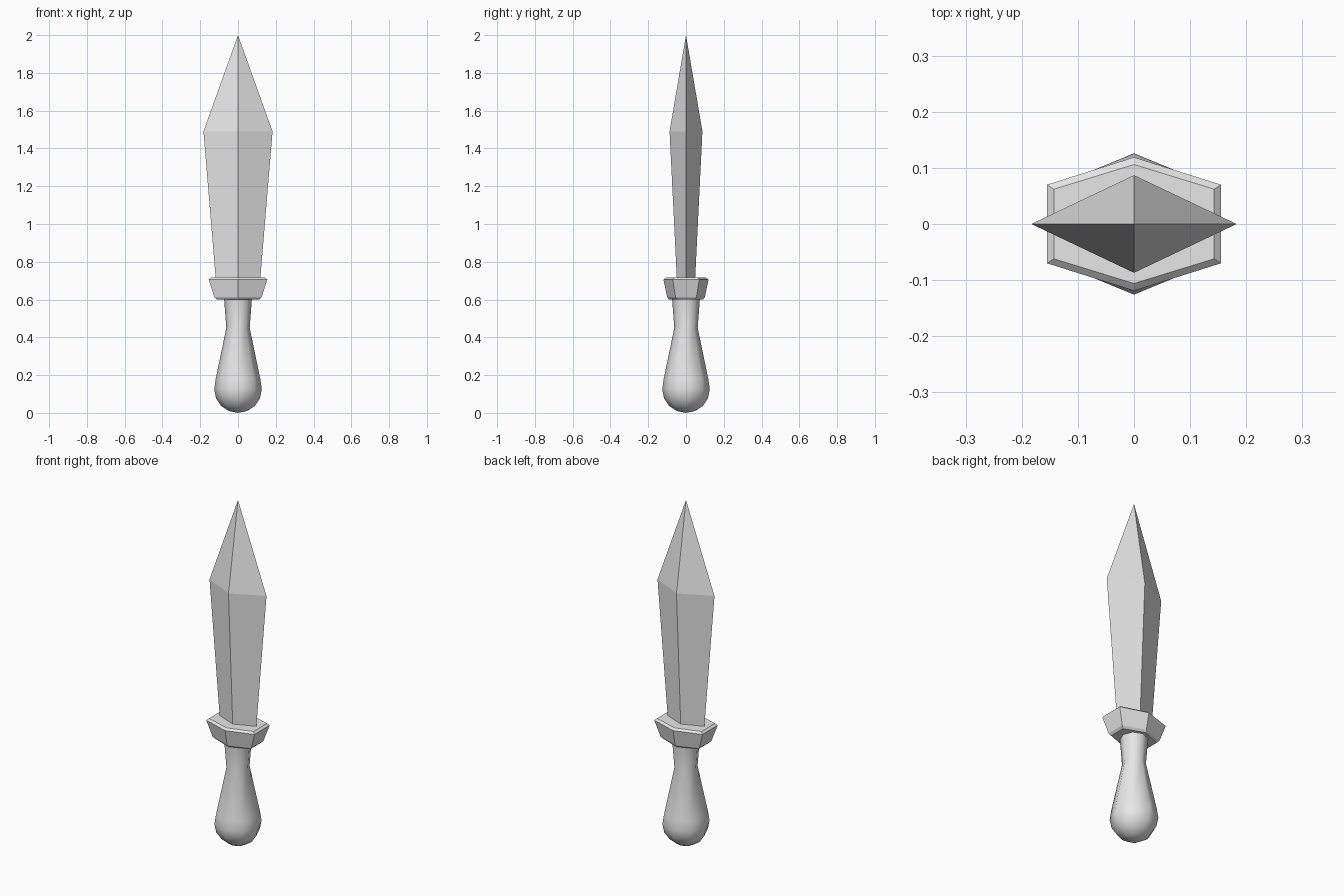
import bpy
import bmesh
from math import sin, cos, pi

cube = bpy.data.objects.get("Cube")
if cube:
    bpy.data.objects.remove(cube, do_unlink=True)

grey = bpy.data.materials.new("pale grey")
grey.use_nodes = True
COLOUR = (0.8, 0.8, 0.8, 1)
grey.diffuse_color = COLOUR
grey.node_tree.nodes["Principled BSDF"].inputs["Base Color"].default_value = COLOUR


def loft(name, rings, smooth=False):
    """Join rings of points into a skin; a ring with one point is a tip."""
    bm = bmesh.new()
    loops = [[bm.verts.new(p) for p in ring] for ring in rings]
    for low, high in zip(loops, loops[1:]):
        n = max(len(low), len(high))
        for i in range(n):
            j = (i + 1) % n
            corners = [low[i % len(low)], low[j % len(low)],
                       high[j % len(high)], high[i % len(high)]]
            bm.faces.new(list(dict.fromkeys(corners)))
    for end in (loops[0], loops[-1]):
        if len(end) > 2:
            bm.faces.new(end)
    bmesh.ops.recalc_face_normals(bm, faces=bm.faces)
    mesh = bpy.data.meshes.new(name)
    bm.to_mesh(mesh)
    bm.free()
    mesh.materials.append(grey)
    obj = bpy.data.objects.new(name, mesh)
    bpy.context.collection.objects.link(obj)
    if smooth:
        bpy.ops.object.select_all(action="DESELECT")
        obj.select_set(True)
        bpy.context.view_layer.objects.active = obj
        bpy.ops.object.shade_smooth_by_angle(angle=pi / 3)
    return obj


def diamond(x, y, z):
    return [(x, 0, z), (0, y, z), (-x, 0, z), (0, -y, z)]


def hexagon(x, side_y, peak_y, z):
    return [(x, -side_y, z), (x, side_y, z), (0, peak_y, z),
            (-x, side_y, z), (-x, -side_y, z), (0, -peak_y, z)]


def octagon(r, z):
    return [(r * cos(k * pi / 4), r * sin(k * pi / 4), z) for k in range(8)]


# Blade: diamond section widening to the shoulder, then a point
loft("blade", [diamond(0.117, 0.048, 0.70), diamond(0.183, 0.087, 1.49), [(0, 0, 2)]])

# Guard: six-sided collar with chamfered rims
loft("guard", [hexagon(0.113, 0.047, 0.09, 0.60),
               hexagon(0.125, 0.055, 0.1, 0.612),
               hexagon(0.155, 0.07, 0.119, 0.705),
               hexagon(0.143, 0.062, 0.106, 0.716)])

# Handle: round pommel flowing into a slim neck
R = 0.126
pommel = [octagon(R * sin(a), R - R * cos(a)) for a in (pi / 8, pi / 4, 3 * pi / 8, pi / 2)]
neck = [octagon(0.118, 0.18), octagon(0.062, 0.45), octagon(0.074, 0.61)]
loft("handle", [[(0, 0, 0)]] + pommel + neck, smooth=True)
